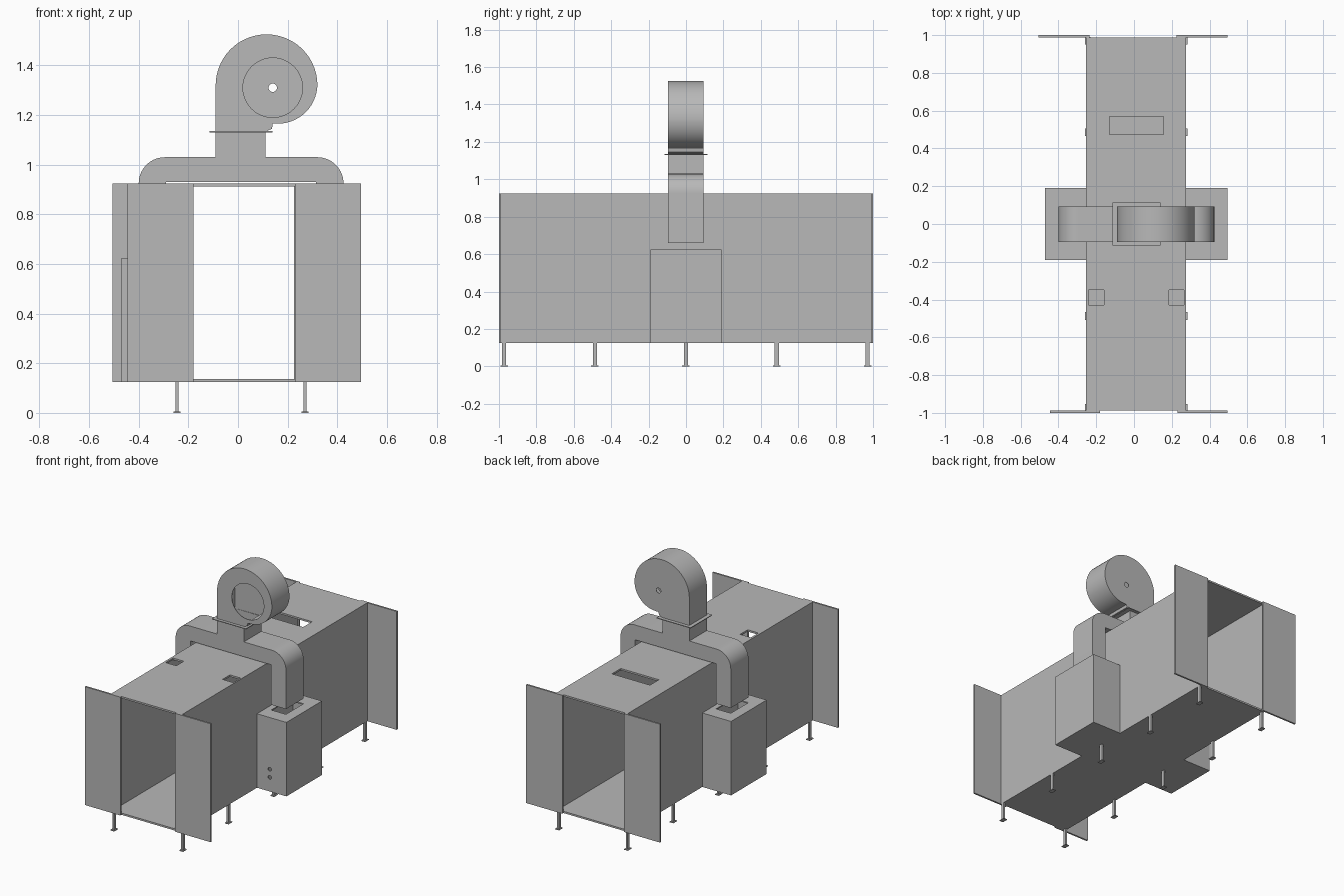
import bpy, bmesh, math
from mathutils import Matrix, Vector

cube = bpy.data.objects.get("Cube")
if cube:
    bpy.data.objects.remove(cube, do_unlink=True)

metal = bpy.data.materials.new("grey_metal")
metal.use_nodes = True
metal.diffuse_color = (0.48, 0.48, 0.48, 1)
metal.node_tree.nodes["Principled BSDF"].inputs["Base Color"].default_value = metal.diffuse_color


def add(name, bm):
    bmesh.ops.recalc_face_normals(bm, faces=bm.faces)
    mesh = bpy.data.meshes.new(name)
    bm.to_mesh(mesh)
    bm.free()
    mesh.materials.append(metal)
    ob = bpy.data.objects.new(name, mesh)
    bpy.context.collection.objects.link(ob)
    return ob


def box(name, x, y, z):
    bm = bmesh.new()
    bmesh.ops.create_cube(bm, size=1)
    for v in bm.verts:
        v.co = Vector([(a + b) / 2 + (b - a) * c for (a, b), c in zip((x, y, z), v.co)])
    return add(name, bm)


def rod_y(name, x, z, r, y, segments=48):
    """Cylinder along y between the two y values."""
    bm = bmesh.new()
    m = Matrix.Translation((x, sum(y) / 2, z)) @ Matrix.Rotation(math.pi / 2, 4, 'X')
    bmesh.ops.create_cone(bm, cap_ends=True, segments=segments, radius1=r, radius2=r,
                          depth=y[1] - y[0], matrix=m)
    return add(name, bm)


def arc(x, z, r, start, end, n=14):
    angles = [math.radians(start + (end - start) * i / n) for i in range(n + 1)]
    return [(x + r * math.cos(a), z + r * math.sin(a)) for a in angles]


def sheet_prism(name, outline, y, open_heights):
    """Extrude an x-z outline along y, leaving flat ends at the given heights open."""
    bm = bmesh.new()
    face = bm.faces.new([bm.verts.new((px, y[0], pz)) for px, pz in outline])
    grown = bmesh.ops.extrude_face_region(bm, geom=[face])["geom"]
    for v in grown:
        if isinstance(v, bmesh.types.BMVert):
            v.co.y = y[1]
    bmesh.ops.recalc_face_normals(bm, faces=bm.faces)
    ends = [f for f in bm.faces if any(all(abs(v.co.z - h) < 1e-4 for v in f.verts)
                                       for h in open_heights)]
    bmesh.ops.delete(bm, geom=ends, context='FACES')
    return add(name, bm)


def finish(ob, thickness=0, cutters=(), smooth=False):
    """Thicken inward, cut the holes, then bake the modifiers."""
    if thickness:
        m = ob.modifiers.new("thickness", 'SOLIDIFY')
        m.thickness, m.offset, m.use_even_offset = thickness, -1, True
    for c in cutters:
        c.hide_render = True
        m = ob.modifiers.new("hole", 'BOOLEAN')
        m.operation, m.object, m.solver = 'DIFFERENCE', c, 'EXACT'
    dg = bpy.context.evaluated_depsgraph_get()
    baked = bpy.data.meshes.new_from_object(ob.evaluated_get(dg))
    ob.modifiers.clear()
    ob.data = baked
    for c in cutters:
        bpy.data.objects.remove(c, do_unlink=True)
    if smooth:
        bpy.ops.object.select_all(action='DESELECT')
        ob.select_set(True)
        bpy.context.view_layer.objects.active = ob
        bpy.ops.object.shade_smooth_by_angle(angle=math.radians(30))


LEFT, RIGHT, END = 0.275, -0.255, 0.988
LOW, HIGH = 0.125, 0.925
DEPTH = (-0.095, 0.093)

# Tunnel: floor, walls and a roof with three openings
box("tunnel_floor", (RIGHT, LEFT), (-END, END), (LOW, LOW + 0.012))
box("left_wall", (LEFT - 0.01, LEFT), (-END, END), (LOW, HIGH))
box("right_wall", (RIGHT, RIGHT + 0.01), (-END, END), (LOW, HIGH))
roof = box("tunnel_roof", (RIGHT, LEFT), (-END, END), (HIGH - 0.012, HIGH))
finish(roof, cutters=[
    box("slot_cutter", (-0.13, 0.155), (0.475, 0.57), (0.8, 1)),
    box("right_hatch_cutter", (-0.24, -0.16), (-0.43, -0.35), (0.8, 1)),
    box("left_hatch_cutter", (0.185, 0.265), (-0.43, -0.35), (0.8, 1))])

# Upright panels beside both mouths
for name, x, y in (("front_right_panel", (-0.445, -0.18), -1), ("front_left_panel", (0.23, 0.495), -1),
                   ("back_right_panel", (-0.505, -0.235), 0.988), ("back_left_panel", (0.225, 0.495), 0.988)):
    box(name, x, (y, y + 0.012), (LOW, HIGH))

# Legs with foot plates and side brackets
for side, x, s in (("left", 0.27, 1), ("right", -0.245, -1)):
    for i in range(5):
        y = -0.973 + i * 0.486
        box(f"{side}_leg_{i + 1}", (x - 0.006, x + 0.006), (y - 0.011, y + 0.011), (0, LOW))
        box(f"{side}_foot_{i + 1}", (x - 0.014, x + 0.014), (y - 0.02, y + 0.02), (0, 0.005))

# Side filter boxes, open under the duct, with two pipe holes in front
for side, x, duct in (("left", (LEFT, 0.495), (0.315, 0.425)), ("right", (-0.47, RIGHT), (-0.4, -0.29))):
    ob = box(f"{side}_filter_box", x, (-0.19, 0.19), (LOW, 0.625))
    mid = sum(duct) / 2
    finish(ob, 0.008, [box("duct_cutter", duct, DEPTH, (0.58, 0.7))]
           + [rod_y("pipe_cutter", mid, z, 0.013, (-0.25, -0.15), 16) for z in (0.22, 0.275)])

# Branching duct with rounded shoulders and a neck
outline = ([(-0.4, 0.66)] + arc(-0.295, 0.925, 0.105, 180, 90)
           + [(-0.09, 1.03), (-0.09, 1.13), (0.11, 1.13), (0.11, 1.03)]
           + arc(0.32, 0.925, 0.105, 90, 0)
           + [(0.425, 0.66), (0.315, 0.66), (0.315, 0.93), (-0.29, 0.93), (-0.29, 0.66)])
finish(sheet_prism("branching_duct", outline, DEPTH, (0.66, 1.13)), 0.004, smooth=True)

# Flange ring between neck and blower
flange = box("blower_flange", (-0.115, 0.14), (-0.115, 0.115), (1.13, 1.135))
finish(flange, cutters=[box("flange_cutter", (-0.086, 0.106), (-0.09, 0.088), (1.1, 1.2))])

# Scroll blower housing, with inlet in front and shaft hole behind
outline = ([(-0.09, 1.135)] + arc(0.115, 1.32, 0.205, 180, 0, 28)
           + arc(0.16, 1.325, 0.16, 0, -90)[1:]
           + [(0.14, 1.165), (0.137, 1.145), (0.115, 1.135)])
blower = sheet_prism("blower_housing", outline, DEPTH, (1.135,))
finish(blower, 0.004, [rod_y("inlet_cutter", 0.14, 1.31, 0.12, (-0.2, 0)),
                       rod_y("shaft_cutter", 0.14, 1.31, 0.017, (0.02, 0.2), 20)], smooth=True)
